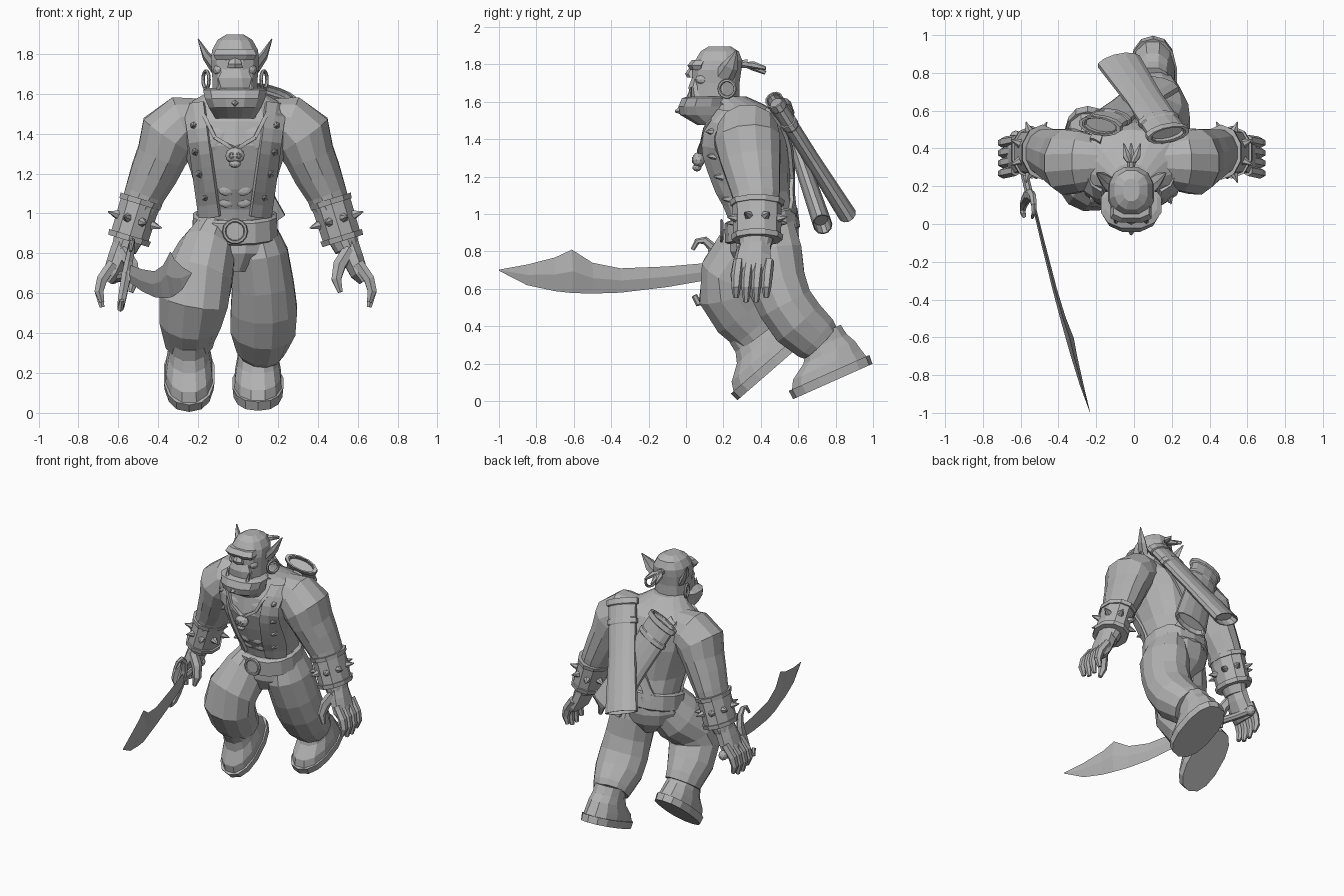
import bpy, bmesh, math
from mathutils import Vector, Matrix
from mathutils.bvhtree import BVHTree

cube = bpy.data.objects.get("Cube")
if cube:
    bpy.data.objects.remove(cube)

GREY = (0.45, 0.45, 0.45, 1)
clay = bpy.data.materials.new("plain_grey")
clay.use_nodes = True
clay.diffuse_color = GREY
clay.node_tree.nodes["Principled BSDF"].inputs["Base Color"].default_value = GREY
MID = -0.015


def finish(name, bm):
    bmesh.ops.recalc_face_normals(bm, faces=bm.faces[:])
    mesh = bpy.data.meshes.new(name)
    bm.to_mesh(mesh)
    bm.free()
    mesh.materials.append(clay)
    obj = bpy.data.objects.new(name, mesh)
    bpy.context.collection.objects.link(obj)
    return obj


def loft(name, pts, n=10, axis=None, power=1.0, matrix=None):
    """Skin through oval rings given as (x, y, z, half width, half depth)."""
    bm = bmesh.new()
    rings = []
    for i, (x, y, z, ru, rv) in enumerate(pts):
        a, b = pts[max(i - 1, 0)], pts[min(i + 1, len(pts) - 1)]
        t = Vector(axis) if axis else Vector(b[:3]) - Vector(a[:3])
        t.normalize()
        u = Vector((1, 0, 0))
        u = (u - t * u.dot(t)).normalized()
        v = t.cross(u)
        ring = []
        for k in range(n):
            ang = 2 * math.pi * (k + (0 if n == 4 else 0.5)) / n
            c, s = math.cos(ang), math.sin(ang)
            c = math.copysign(abs(c) ** power, c)
            s = math.copysign(abs(s) ** power, s)
            ring.append(bm.verts.new(Vector((x, y, z)) + u * c * ru + v * s * rv))
        rings.append(ring)
    for r, q in zip(rings, rings[1:]):
        for k in range(n):
            bm.faces.new((r[k], r[k - 1], q[k - 1], q[k]))
    bm.faces.new(rings[0])
    bm.faces.new(rings[-1])
    if matrix:
        bm.transform(matrix)
    return finish(name, bm)


def stack(name, rings, x=MID, **kw):
    """Upright loft from (y, z, half width, half depth)."""
    return loft(name, [(x, *r) for r in rings], axis=(0, 0, 1), **kw)


def spike(name, base, direction, r, length, n=6):
    d = Vector(direction).normalized()
    b = Vector(base)
    return loft(name, [(*(b - d * r * 0.5), r, r), (*(b + d * length), r * 0.1, r * 0.1)], n)


def blob(name, pos, size):
    bm = bmesh.new()
    bmesh.ops.create_icosphere(bm, subdivisions=2, radius=1)
    bm.transform(Matrix.Translation(pos) @ Matrix.Diagonal((*size, 1)))
    return finish(name, bm)


def hoop(name, pos, major, minor, facing):
    """Ring whose hole looks along the facing axis."""
    bpy.ops.mesh.primitive_torus_add(major_radius=major, minor_radius=minor,
                                     major_segments=14, minor_segments=6, location=pos)
    obj = bpy.context.object
    obj.rotation_euler = Vector(facing).to_track_quat('Z', 'Y').to_euler()
    obj.name = name
    obj.data.materials.append(clay)


# Torso, pelvis and belt
torso = stack("torso", [(.43, .9, .19, .17), (.4, 1.02, .19, .18), (.36, 1.12, .2, .2), (.34, 1.22, .23, .22),
                        (.32, 1.34, .27, .24), (.32, 1.46, .3, .22), (.325, 1.54, .26, .175),
                        (.29, 1.585, .18, .13), (.22, 1.63, .1, .1)], n=14, power=.85)
stack("pelvis", [(.42, 1.0, .2, .18), (.42, .88, .22, .19), (.41, .8, .2, .18), (.4, .71, .08, .12)], n=12)
tilt = (0, -.22, 1)
loft("belt", [(MID, .415, .88, .205, .19), (MID, .41, .89, .22, .205),
              (MID, .4, .99, .215, .2), (MID, .4, 1.0, .2, .185)], 14, tilt, .9)
hoop("buckle_ring", (MID, .19, .91), .055, .01, (0, -1, 0))
loft("buckle_plate", [(MID, .2, .91, .05, .05), (MID, .185, .91, .045, .045)], 12)

# Straps laid on the body surface
probe = bmesh.new()
probe.from_mesh(torso.data)
body = BVHTree.FromBMesh(probe)


def on_body(x, z, front=-1, lift=.012):
    hit = body.ray_cast(Vector((x, front * 3, z)), Vector((0, -front, 0)))[0]
    return Vector((x, (hit.y if hit else .33) + front * lift, z))


def strap(name, start, end, width, front=-1, thick=.02, steps=9):
    bm = bmesh.new()
    a, b = Vector(start), Vector(end)
    side = Vector((b.y - a.y, a.x - b.x)).normalized() * width / 2
    last = None
    for i in range(steps + 1):
        p = a.lerp(b, i / steps)
        row = [bm.verts.new(on_body(p.x + k * side.x, p.y + k * side.y, front)) for k in (-1, 0, 1)]
        if last:
            for k in (0, 1):
                bm.faces.new((last[k], last[k + 1], row[k + 1], row[k]))
        last = row
    mod = finish(name, bm).modifiers.new("thickness", 'SOLIDIFY')
    mod.thickness, mod.offset = thick, 0


for s, side in ((1, "left"), (-1, "right")):
    strap(side + "_front_strap", (MID + s * .205, 1.55), (MID + s * .125, .98), .1)
    strap(side + "_back_strap", (MID + s * .19, 1.55), (MID - s * .1, 1.0), .06, 1)
    for i, (x, z) in enumerate(((.205, 1.44), (.195, 1.31), (.175, 1.2), (.145, 1.08))):
        spike(f"{side}_strap_stud_{i}", on_body(MID + s * x, z), (s * .2, -1, 0), .026, .035)
    strap(side + "_necklace_upper", (MID + s * .16, 1.5), (MID + s * .1, 1.38), .018, thick=.025)
    strap(side + "_necklace_lower", (MID + s * .1, 1.38), (MID, 1.32), .018, thick=.025)
    blob(side + "_chest_muscle", on_body(MID + s * .085, 1.37, lift=-.033), (.095, .04, .08))
    for z in (1.06, 1.12):
        blob(f"{side}_belly_muscle", on_body(MID + s * .042, z, lift=-.012), (.042, .016, .032))

# Skull pendant
p = on_body(MID, 1.29, lift=.03)
blob("pendant_skull", p, (.05, .035, .042))
blob("pendant_jaw", p + Vector((0, -.008, -.042)), (.03, .025, .02))
for s in (1, -1):
    hoop("pendant_eye", p + Vector((s * .018, -.032, 0)), .011, .004, (0, -1, 0))

# Head and face
stack("head", [(.18, 1.52, .1, .12), (.16, 1.6, .115, .13), (.16, 1.7, .118, .13), (.165, 1.77, .125, .135),
               (.175, 1.82, .118, .13), (.18, 1.87, .09, .105), (.18, 1.897, .045, .06)], n=12, power=.85)
stack("jaw", [(.15, 1.475, .1, .09), (.105, 1.53, .135, .14), (.09, 1.575, .155, .135),
              (.1, 1.62, .165, .125), (.11, 1.63, .14, .1)], n=12, power=.85)
spike("chin", (MID, .0, 1.56), (0, -1, -.2), .055, .06, 4)
stack("brow", [(.06, 1.77, .1, .04), (.055, 1.795, .115, .05), (.075, 1.825, .1, .045)], n=8, power=.7)
stack("nose", [(.04, 1.73, .045, .035), (.03, 1.75, .04, .035), (.05, 1.8, .02, .02)], n=6)
stack("upper_lip", [(.065, 1.63, .1, .05), (.055, 1.68, .09, .045), (.06, 1.73, .065, .03)], n=8)
for s, side in ((1, "left"), (-1, "right")):
    spike(side + "_tusk", (MID + s * .08, .015, 1.62), (s * .1, .2, 1), .016, .06)
    blob(side + "_cheek", (MID + s * .08, .09, 1.72), (.03, .04, .03))
    loft(side + "_ear", [(MID + s * .1, .2, 1.73, .025, .055), (MID + s * .145, .235, 1.79, .02, .045),
                         (MID + s * .185, .27, 1.875, .003, .004)], 6)
    hoop(side + "_earring", (MID + s * .145, .22, 1.67), .045, .009, (1, -.35 * s, 0))

# Hair knot
loft("hair_tie", [(MID, .28, 1.8, .02, .02), (MID, .33, 1.805, .025, .025)], 8)
for dx, dz in ((0, -.045), (.05, -.02), (-.04, -.03)):
    loft("hair_lock", [(MID, .31, 1.8, .012, .012), (MID + dx * .6, .36, 1.805 + dz * .4, .022, .02),
                       (MID + dx, .425, 1.8 + dz, .004, .01)], 6)

# Arms, bracers and hands
for s, side in ((1, "left"), (-1, "right")):
    def put(pts):
        return [(s * x - .012, *rest) for x, *rest in pts]
    loft(side + "_arm", put([(.15, .33, 1.46, .12, .13), (.265, .33, 1.445, .152, .165), (.335, .33, 1.39, .157, .18),
                             (.37, .345, 1.29, .13, .165), (.41, .36, 1.2, .122, .148), (.455, .375, 1.1, .105, .13),
                             (.51, .38, .95, .09, .11), (.56, .37, .82, .065, .085)]), 12)
    top, low = Vector((.475, .38, 1.065)), Vector((.535, .38, .87))
    axis = low - top
    flat = (s * axis.x, 0, axis.z)

    def cuff(name, a, b, ru, rv):
        loft(f"{side}_{name}", put([(*top.lerp(low, a), ru, rv), (*top.lerp(low, b), ru * .97, rv * .97)]), 10, flat)
    cuff("bracer", 0, 1, .105, .132)
    cuff("bracer_top_rim", -.04, .1, .115, .147)
    cuff("bracer_low_rim", .9, 1.04, .115, .14)
    u = Vector((-axis.z, 0, axis.x)).normalized()
    for k in range(8):
        ang = math.pi * (k + .5) / 4
        d = u * math.cos(ang) + Vector((0, math.sin(ang), 0))
        q = top.lerp(low, .5) + Vector((d.x * .1, d.y * .122, d.z * .1))
        spike(f"{side}_bracer_spike_{k}", (s * q.x - .012, q.y, q.z), (s * d.x, d.y, d.z), .03, .052)
    loft(side + "_palm", put([(.555, .375, .86, .06, .08), (.585, .365, .78, .058, .095),
                              (.62, .36, .7, .048, .105), (.645, .36, .66, .03, .09)]), 8)
    for k in range(4):
        y = .272 + k * .054
        drop = .025 if k in (0, 3) else 0
        loft(f"{side}_finger_{k}", put([(.615, y + .01, .75, .03, .028), (.67, y, .67, .03, .03),
                                        (.685, y - .004, .61, .026, .026),
                                        (.67, y - .005, .53 + drop, .014, .015)]), 6)
    loft(side + "_thumb", put([(.57, .31, .82, .035, .035), (.52, .285, .74, .036, .034),
                               (.505, .265, .67, .028, .028), (.525, .26, .605, .014, .014)]), 6)

# Trousers
loft("right_trouser_leg", [(-.1, .42, .93, .1, .16), (-.155, .33, .8, .15, .18), (-.2, .23, .68, .18, .16),
                           (-.222, .22, .57, .18, .16), (-.24, .29, .46, .16, .155),
                           (-.245, .36, .385, .132, .14), (-.245, .39, .345, .122, .13)], 12)
loft("left_trouser_leg", [(.08, .43, .95, .1, .15), (.105, .44, .8, .15, .185), (.125, .48, .64, .16, .165),
                          (.13, .53, .52, .172, .155), (.125, .6, .42, .168, .155),
                          (.115, .69, .34, .133, .14), (.11, .715, .315, .122, .125)], 12)

# Boots, heels raised in mid stride
for side, pos, angle in (("left", (.1, .785, .105), 24), ("right", (-.245, .45, .157), 41)):
    place = Matrix.Translation(pos) @ Matrix.Rotation(math.radians(angle), 4, 'X')
    stack(side + "_sole", [(0, 0, .125, .232), (0, .05, .13, .236)], x=0, n=14, power=.85, matrix=place)
    stack(side + "_boot", [(0, .045, .122, .226), (.008, .095, .118, .205), (.045, .15, .107, .155),
                           (.05, .2, .1, .125), (.05, .26, .1, .115)], x=0, n=12, power=.9, matrix=place)

# Scroll cases on the back
for name, a, b, r in (("long_case", (.18, .475, 1.605), (-.08, .86, 1.0), .108),
                      ("short_case", (-.18, .52, 1.565), (.125, .73, .945), .112)):
    a, b = Vector(a), Vector(b)

    def case(part, spec):
        loft(f"{name}_{part}", [(*a.lerp(b, f), r * w, r * w * .42) for f, w in spec], 12, b - a)
    case("tube", ((.06, .8), (0, .85), (0, .98), (.5, .95), (1, 1.12), (1, 1.0), (.94, .9)))
    case("rim", ((.03, .9), (-.01, .92), (-.01, 1.1), (.04, 1.1), (.05, .95)))
    case("band", ((.16, .95), (.17, 1.05), (.21, 1.05), (.22, .95)))

# Curved sword with hooked guard
blade = [(.13, .65, .74), (-.1, .61, .72), (-.35, .58, .71), (-.5, .575, .74),
         (-.61, .578, .81), (-.7, .588, .768), (-.85, .62, .73), (-1, .697, .703)]
loft("blade", [(-.51 - .27 * y + (lo + hi - 1.32) * .1, y, (lo + hi) / 2, (hi - lo) * .09, (hi - lo) / 2)
               for y, lo, hi in blade], 4, (.26, -.97, 0))
loft("grip", [(-.545, .12, .69, .022, .026), (-.6, .35, .68, .022, .026), (-.62, .44, .68, .024, .028)], 8)
blob("pommel", (-.625, .46, .68), (.032, .035, .035))
for name, path in (("upper_hook", ((.15, .68), (.155, .76), (.14, .825), (.1, .86), (.06, .855), (.035, .81))),
                   ("lower_hook", ((.15, .7), (.125, .6), (.095, .54), (.065, .525), (.045, .565)))):
    loft(name, [(-.56 + (z - .69) * .18, y, z, .028 - .004 * i, .036 - .005 * i)
                for i, (y, z) in enumerate(path)], 6)
probe.free()
